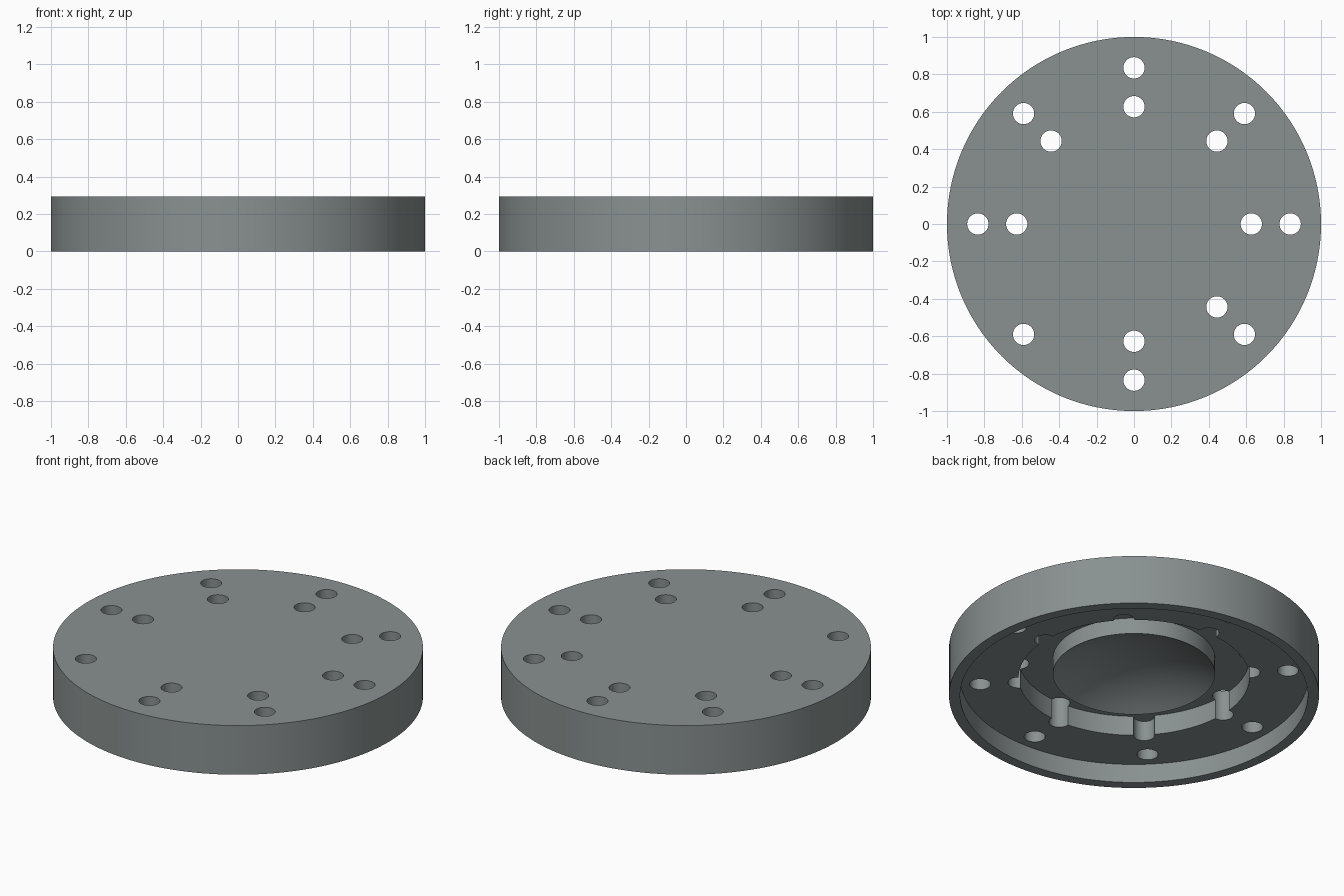
import bpy, bmesh, math
from mathutils import Matrix

if "Cube" in bpy.data.objects:
    bpy.data.objects.remove(bpy.data.objects["Cube"])

TOP = 0.293
SEG = 128
HOLE_R = 0.057

steel = bpy.data.materials.new("steel grey")
steel.diffuse_color = (0.25, 0.285, 0.28, 1)
steel.use_nodes = True
steel.node_tree.nodes["Principled BSDF"].inputs["Base Color"].default_value = steel.diffuse_color


def finish(name, bm):
    mesh = bpy.data.meshes.new(name)
    bmesh.ops.recalc_face_normals(bm, faces=bm.faces[:])
    bm.to_mesh(mesh)
    bm.free()
    obj = bpy.data.objects.new(name, mesh)
    bpy.context.collection.objects.link(obj)
    return obj


def lathe(name, profile):
    """Turn an (r, z) profile that starts and ends on the axis."""
    bm = bmesh.new()
    rings = []
    for r, z in profile:
        if r == 0:
            rings.append([bm.verts.new((0, 0, z))] * SEG)
        else:
            rings.append([bm.verts.new((r * math.cos(2 * math.pi * i / SEG),
                                        r * math.sin(2 * math.pi * i / SEG), z))
                          for i in range(SEG)])
    for a, b in zip(rings, rings[1:]):
        for i in range(SEG):
            j = (i + 1) % SEG
            corners = list(dict.fromkeys((a[i], a[j], b[j], b[i])))
            bm.faces.new(corners)
    return finish(name, bm)


# Concave dish in the end of the central boss (spherical arc)
boss_r, boss_z, depth = 0.438, 0.134, 0.12
sphere_r = (boss_r ** 2 + depth ** 2) / (2 * depth)
dish = []
for k in range(13):
    r = boss_r * k / 12
    dish.append((r, boss_z + depth - sphere_r + math.sqrt(sphere_r ** 2 - r * r)))

# Flange: flat top, outer wall, stepped underside recess, central boss
flange = lathe("flange", [(0, TOP), (1, TOP), (1, 0), (0.94, 0), (0.94, 0.112),
                          (0.624, 0.112), (0.624, 0.23), (boss_r, 0.23)] + dish[::-1])
flange.data.materials.append(steel)

# Hole cutters: two bolt circles, with one blind hole on the inner circle
bm = bmesh.new()
for circle_r in (0.835, 0.627):
    for k in range(8):
        blind = circle_r < 0.7 and k == 5
        low, high = 0.05, (0.231 if blind else TOP + 0.1)
        a = k * math.pi / 4
        place = Matrix.Translation((circle_r * math.cos(a), circle_r * math.sin(a),
                                    (low + high) / 2))
        bmesh.ops.create_cone(bm, cap_ends=True, segments=32, radius1=HOLE_R,
                              radius2=HOLE_R, depth=high - low, matrix=place)
cutter = finish("hole_cutter", bm)
cutter.data.materials.append(steel)
cutter.hide_render = True
cutter.hide_viewport = False

cut = flange.modifiers.new("bolt holes", 'BOOLEAN')
cut.operation = 'DIFFERENCE'
cut.solver = 'EXACT'
cut.object = cutter

# Apply the cut, remove the cutter, smooth the turned surfaces
bpy.context.view_layer.objects.active = flange
flange.select_set(True)
bpy.ops.object.modifier_apply(modifier=cut.name)
bpy.data.objects.remove(cutter)
bpy.ops.object.shade_smooth_by_angle(angle=math.radians(20))
